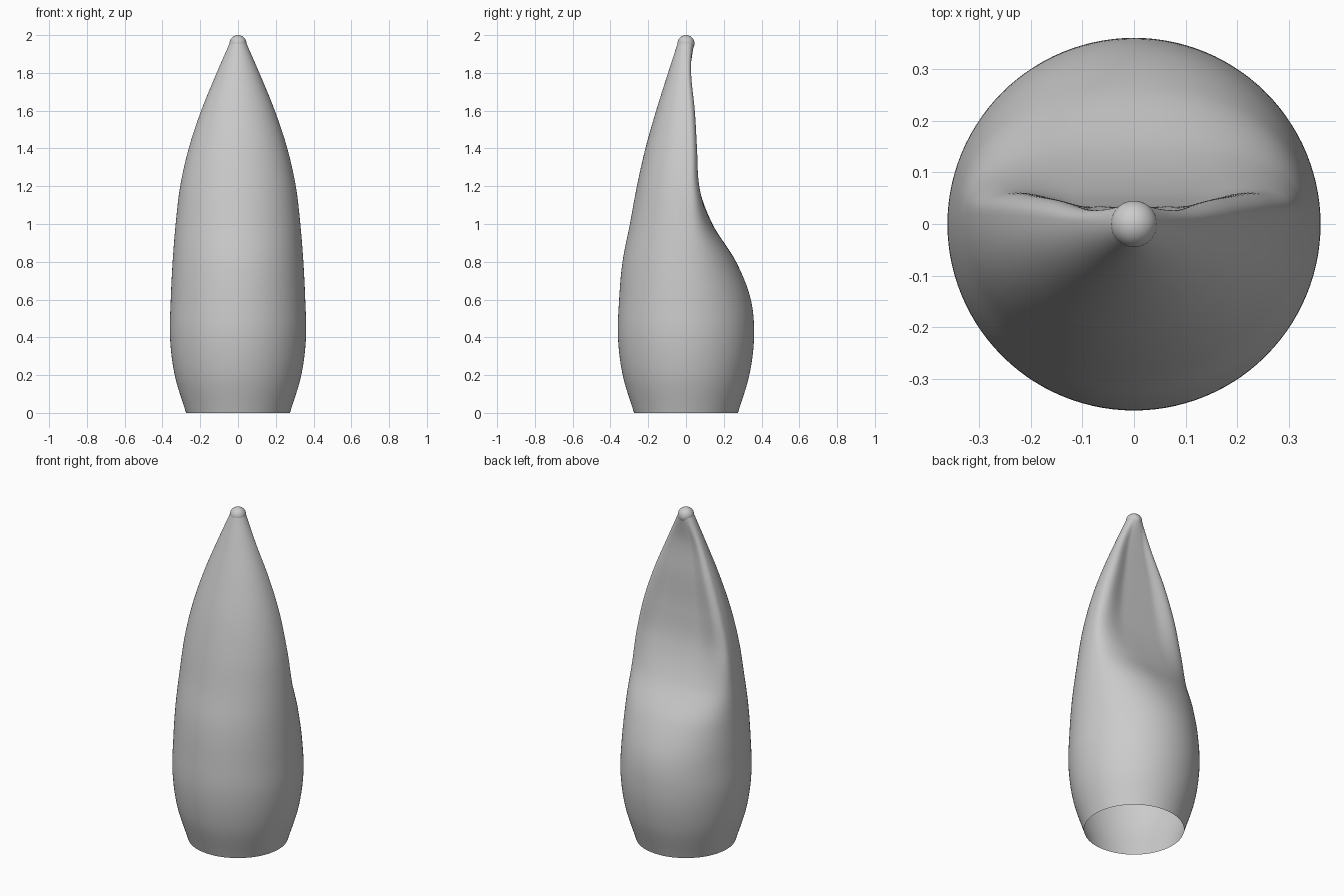
import bpy, bmesh, math

if "Cube" in bpy.data.objects:
    bpy.data.objects.remove(bpy.data.objects["Cube"], do_unlink=True)

SIDES, RINGS = 112, 100

# Profile of the shell at rising heights
height = [0, .2, .4, .6, .8, 1, 1.2, 1.4, 1.6, 1.8, 1.96]
half_width = [.275, .335, .36, .356, .346, .33, .306, .261, .195, .113, .043]
front_depth = [.275, .335, .36, .354, .336, .297, .26, .215, .158, .095, .043]
back_depth = [.275, .335, .36, .343, .265, .14, .082, .07, .058, .036, .043]
back_squareness = [2, 2, 2, 2, 2.2, 2.8, 3.8, 4, 3.6, 3, 2]
scoop_depth = [0, 0, 0, 0, 0, 0, .016, .03, .026, .014, 0]


def sample(values, z):
    """Smooth curve through the profile values."""
    last = len(height) - 1
    i = max(k for k in range(last) if height[k] <= z + 1e-6)

    def slope(k):
        a, b = max(k - 1, 0), min(k + 1, last)
        return (values[b] - values[a]) / (height[b] - height[a])

    h = height[i + 1] - height[i]
    t = (z - height[i]) / h
    s = t * t * (3 - 2 * t)
    return (values[i] * (1 - s) + values[i + 1] * s
            + h * t * (1 - t) * ((1 - t) * slope(i) - t * slope(i + 1)))


def section(z):
    """Round front half, squared and hollowed back half."""
    w, f, b = (sample(v, z) for v in (half_width, front_depth, back_depth))
    power = 2 / sample(back_squareness, z)
    scoop = sample(scoop_depth, z)
    for k in range(SIDES):
        angle = math.tau * k / SIDES
        c, s = math.cos(angle), math.sin(angle)
        if s <= 0:
            yield w * c, f * s, z
        else:
            u = abs(c) ** power
            g = min(max((.9 - u) / .5, 0), 1)
            yield (math.copysign(w * u, c),
                   b * s ** power - scoop * g * g * (3 - 2 * g), z)


def finish(bm, name, material):
    bmesh.ops.recalc_face_normals(bm, faces=bm.faces)
    for face in bm.faces:
        face.smooth = True
    mesh = bpy.data.meshes.new(name)
    bm.to_mesh(mesh)
    bm.free()
    mesh.materials.append(material)
    obj = bpy.data.objects.new(name, mesh)
    bpy.context.collection.objects.link(obj)
    return obj


grey = bpy.data.materials.new("plain grey")
grey.use_nodes = True
grey.diffuse_color = (.6, .6, .6, 1)
grey.node_tree.nodes["Principled BSDF"].inputs["Base Color"].default_value = grey.diffuse_color

# Hollow shell, open at the bottom
bm = bmesh.new()
rings = [[bm.verts.new(p) for p in section(height[-1] * r / RINGS)]
         for r in range(RINGS + 1)]
for low, high in zip(rings, rings[1:]):
    for k in range(SIDES):
        n = (k + 1) % SIDES
        bm.faces.new((low[k], low[n], high[n], high[k]))
finish(bm, "hollow_shell", grey)

# Rounded tip
bm = bmesh.new()
bmesh.ops.create_uvsphere(bm, u_segments=48, v_segments=24, radius=.045)
tip = finish(bm, "round_tip", grey)
tip.location.z = 2 - .045
